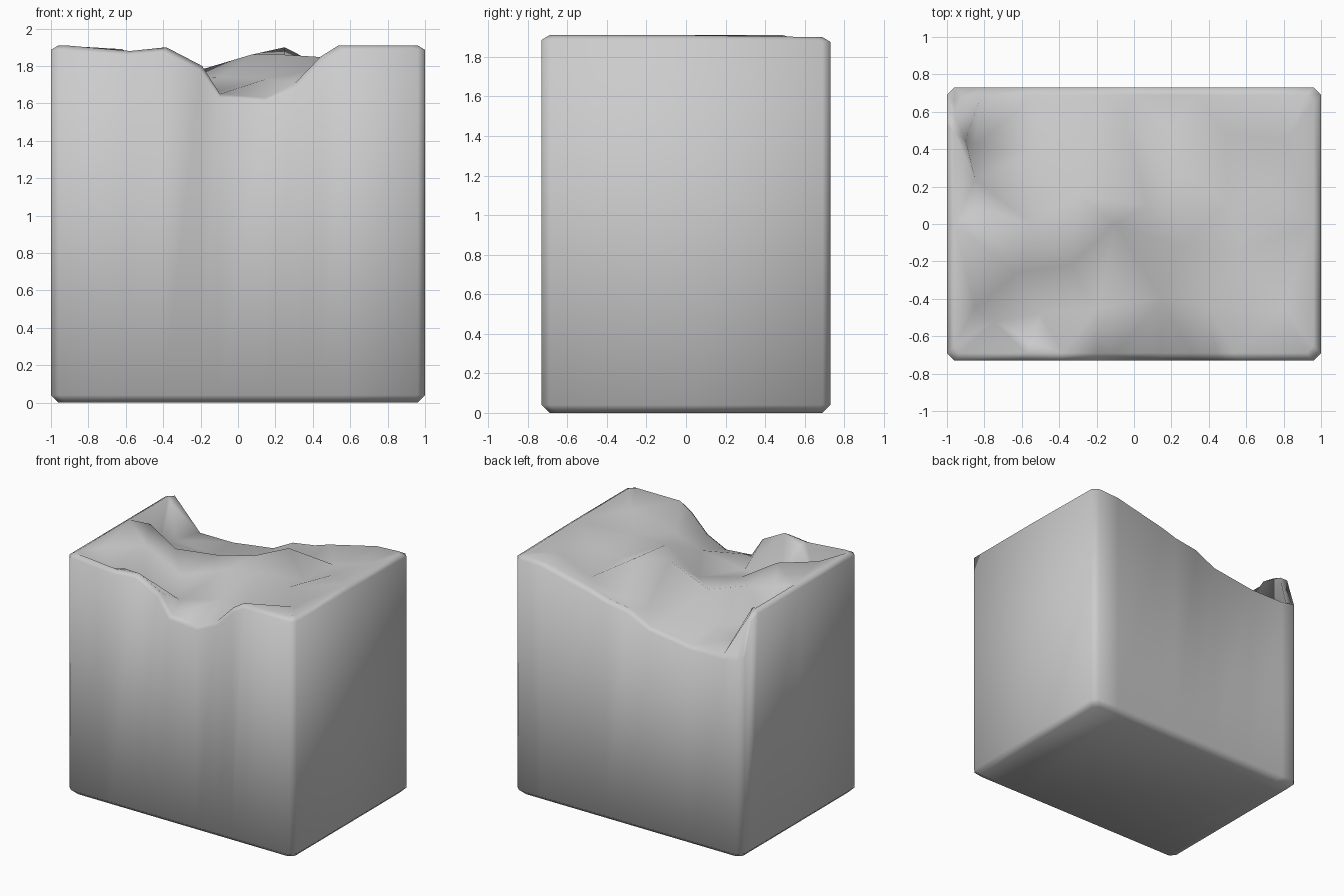
import bpy, bmesh
from mathutils import Vector
from mathutils.geometry import delaunay_2d_cdt

default = bpy.data.objects.get("Cube")
if default:
    bpy.data.objects.remove(default, do_unlink=True)

W, D, B = 1.0, 0.73, 0.04      # half width, half depth, bevel size

stone = bpy.data.materials.new("grey stone")
stone.use_nodes = True
grey = (0.6, 0.6, 0.6, 1)
stone.diffuse_color = grey
stone.node_tree.nodes["Principled BSDF"].inputs["Base Color"].default_value = grey

# Broken rim heights along each side, counter-clockwise
front = [(-.96, 1.91), (-.6, 1.88), (-.4, 1.9), (-.2, 1.8), (-.1, 1.65), (.15, 1.63),
         (.32, 1.71), (.46, 1.85), (.56, 1.91), (.96, 1.91)]
left = [(-.69, 1.91), (0, 1.91), (.69, 1.9)]
back = [(.96, 1.9), (.77, 1.89), (.33, 1.79), (.2, 1.75), (0, 1.72), (-.18, 1.63),
        (-.55, 1.58), (-.85, 1.58), (-.96, 1.6)]
right = [(.69, 1.63), (.61, 1.88), (.52, 1.91), (0, 1.91), (-.69, 1.91)]
rim = ([(x, -D, z) for x, z in front] + [(W, y, z) for y, z in left]
       + [(x, D, z) for x, z in back] + [(-W, y, z) for y, z in right])

# Humps and hollows of the broken top
bumps = [(-.85, -.45, 1.89), (-.62, -.26, 1.89), (-.34, -.22, 1.72), (-.5, -.48, 1.66),
         (-.75, -.52, 1.78), (-.2, -.45, 1.65), (-.55, -.63, 1.87),
         (-.83, .08, 1.88), (-.55, 0, 1.79), (-.3, .15, 1.75), (-.9, .45, 1.88),
         (-.85, .42, 1.62), (-.85, .24, 1.68), (-.5, .4, 1.6), (-.2, .45, 1.63),
         (-.1, 0, 1.74), (.07, .1, 1.86), (.25, .28, 1.9), (.25, -.12, 1.86),
         (.15, -.4, 1.73), (-.05, .56, 1.68), (.2, .5, 1.68), (.5, .48, 1.76),
         (.5, .12, 1.77), (.56, -.15, 1.84), (.4, -.45, 1.78), (.7, .2, 1.84),
         (.8, -.45, 1.86), (.82, .45, 1.86)]


def inset(x, y, z):
    return x * (1 - B / W), y * (1 - B / D), z


bm = bmesh.new()


def ring(points):
    return [bm.verts.new(p) for p in points]


def bridge(low, high):
    n = len(low)
    for i in range(n):
        j = (i + 1) % n
        bm.faces.new((low[i], low[j], high[j], high[i]))


# Walls with bevelled bottom and top edges
floor = ring(inset(x, y, 0) for x, y, z in rim)
skirt = ring((x, y, B) for x, y, z in rim)
edge = ring((x, y, z - B * .6) for x, y, z in rim)
lip = ring(inset(*p) for p in rim)
bridge(floor, skirt)
bridge(skirt, edge)
bridge(edge, lip)
bm.faces.new(floor[::-1])

# Rough top triangulated between the lip and the bumps
top = lip + ring(bumps)
n = len(lip)
outline = [(i, (i + 1) % n) for i in range(n)]
_, _, tris, source, _, _ = delaunay_2d_cdt([v.co.xy for v in top], outline, [], 1, 1e-6)
flat, _, _, _, _, _ = delaunay_2d_cdt([v.co.xy for v in top], outline, [], 1, 1e-6)
for tri in tris:
    near = [min(top, key=lambda v: (v.co.xy - Vector(flat[i])).length) for i in tri]
    if len(set(near)) == 3:
        bm.faces.new(near)

bmesh.ops.recalc_face_normals(bm, faces=bm.faces)
mesh = bpy.data.meshes.new("broken_block")
bm.to_mesh(mesh)
bm.free()
mesh.materials.append(stone)
mesh.shade_smooth()
block = bpy.data.objects.new("broken_block", mesh)
bpy.context.collection.objects.link(block)
